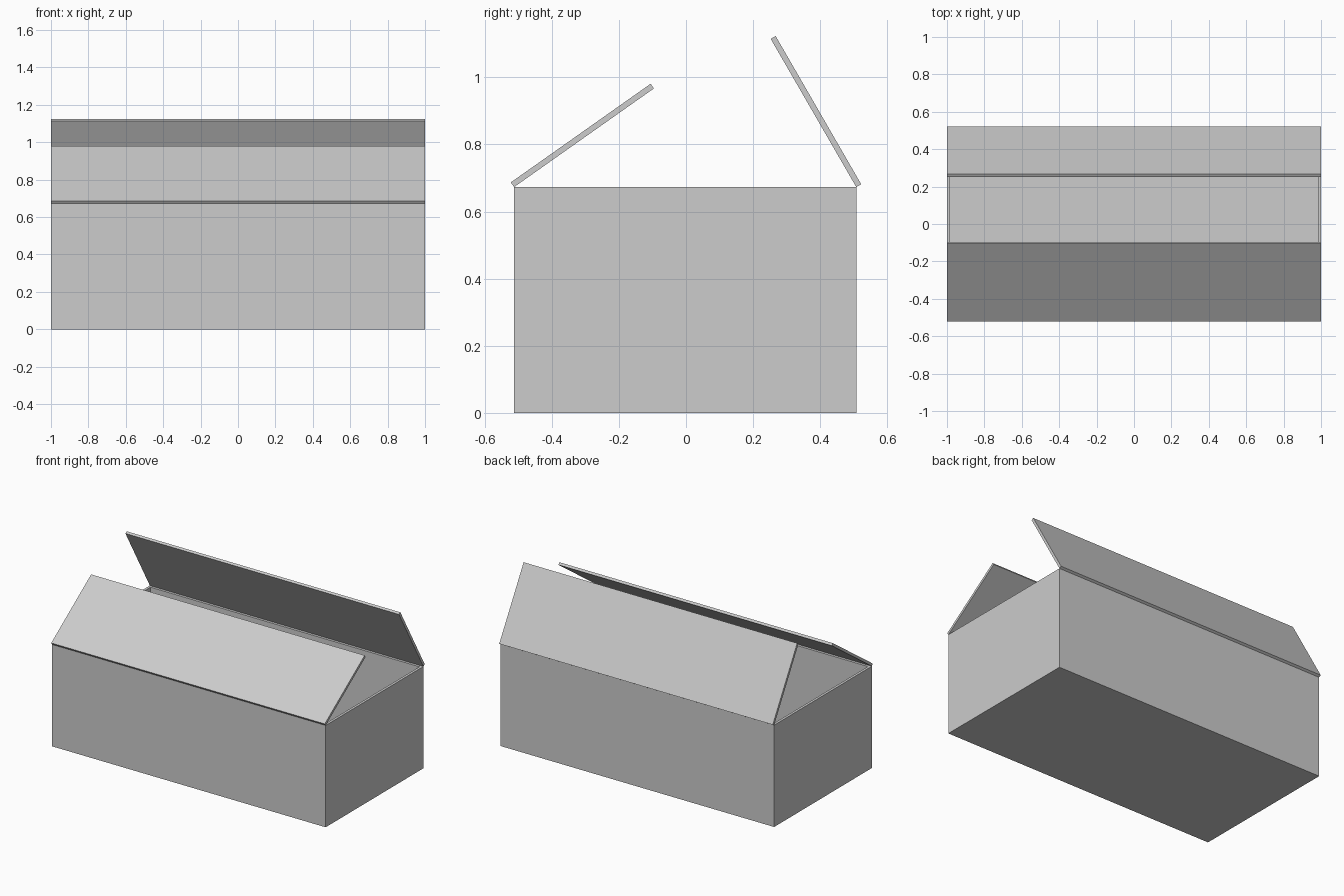
import bpy, bmesh
from math import radians
from mathutils import Matrix, Vector

cube = bpy.data.objects.get("Cube")
if cube:
    bpy.data.objects.remove(cube, do_unlink=True)

LENGTH, HEIGHT, WALL = 2.0, 0.673, 0.017
FRONT, BACK = -0.5125, 0.5075
FLAP = (BACK - FRONT) / 2

# Plain grey board
grey = bpy.data.materials.new("light grey board")
grey.use_nodes = True
colour = (0.604, 0.604, 0.604, 1)
grey.diffuse_color = colour
grey.node_tree.nodes["Principled BSDF"].inputs["Base Color"].default_value = colour


def block(bm, low, high):
    """Add a cuboid between two corners."""
    low, high = Vector(low), Vector(high)
    place = Matrix.Translation((low + high) / 2) @ Matrix.Diagonal((*(high - low), 1))
    bmesh.ops.create_cube(bm, size=1, matrix=place)


def finish(bm, name):
    bmesh.ops.recalc_face_normals(bm, faces=bm.faces)
    mesh = bpy.data.meshes.new(name)
    bm.to_mesh(mesh)
    bm.free()
    mesh.materials.append(grey)
    obj = bpy.data.objects.new(name, mesh)
    bpy.context.collection.objects.link(obj)
    return obj


# Open box: inset the top face and push it down to the floor
bm = bmesh.new()
block(bm, (-LENGTH / 2, FRONT, 0), (LENGTH / 2, BACK, HEIGHT))
bm.normal_update()
top = max(bm.faces, key=lambda f: f.normal.z)
bmesh.ops.inset_region(bm, faces=[top], thickness=WALL, use_even_offset=True)
hollow = bmesh.ops.extrude_face_region(bm, geom=[top])
bmesh.ops.delete(bm, geom=[top], context="FACES_ONLY")
verts = [v for v in hollow["geom"] if isinstance(v, bmesh.types.BMVert)]
bmesh.ops.translate(bm, verts=verts, vec=(0, 0, WALL - HEIGHT))
finish(bm, "box_body")

# Flaps hinged on the long top edges, partly open
for name, edge, side, angle in (("front_flap", FRONT, 1, 35.2), ("back_flap", BACK, -1, 60)):
    bm = bmesh.new()
    block(bm, (-LENGTH / 2, min(0, side * FLAP), 0), (LENGTH / 2, max(0, side * FLAP), WALL))
    flap = finish(bm, name)
    flap.location = (0, edge, HEIGHT)
    flap.rotation_euler.x = radians(side * angle)
